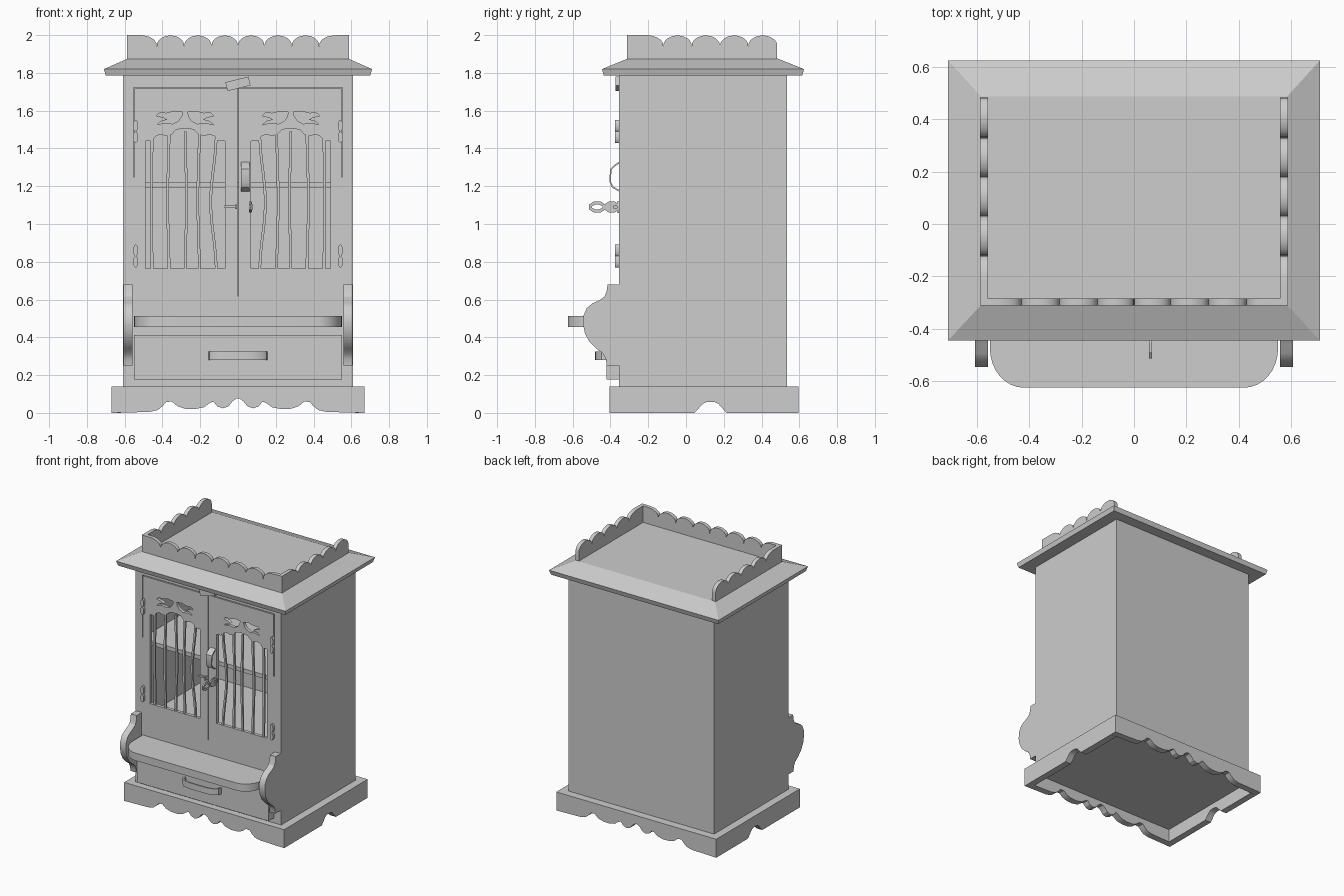
import bpy, bmesh, math
from mathutils import Matrix, Vector

if "Cube" in bpy.data.objects:
    bpy.data.objects.remove(bpy.data.objects["Cube"])

grey = bpy.data.materials.new("plain_grey")
grey.diffuse_color = (0.61, 0.61, 0.61, 1)
grey.use_nodes = True
grey.node_tree.nodes["Principled BSDF"].inputs["Base Color"].default_value = grey.diffuse_color

# Orientation of a flat outline: front = (x, z), side = (y, z), top = (x, y)
AXES = {
    "front": Matrix(((1, 0, 0), (0, 0, -1), (0, 1, 0))).to_4x4(),
    "side": Matrix(((0, 0, 1), (1, 0, 0), (0, 1, 0))).to_4x4(),
    "top": Matrix.Identity(4),
}
NORMAL = {"front": Vector((0, 1, 0)), "side": Vector((1, 0, 0)), "top": Vector((0, 0, 1))}


def plate(name, loops, lo, hi, axis):
    """Extrude outlines (first is outer, rest are holes) from lo to hi along the axis."""
    cu = bpy.data.curves.new(name, "CURVE")
    cu.dimensions, cu.fill_mode, cu.extrude = "2D", "BOTH", (hi - lo) / 2
    for loop in loops:
        sp = cu.splines.new("POLY")
        sp.points.add(len(loop) - 1)
        for p, (a, b) in zip(sp.points, loop):
            p.co = (a, b, 0, 1)
        sp.use_cyclic_u = True
    ob = bpy.data.objects.new(name, cu)
    bpy.context.collection.objects.link(ob)
    bpy.ops.object.select_all(action="DESELECT")
    ob.select_set(True)
    bpy.context.view_layer.objects.active = ob
    bpy.ops.object.convert(target="MESH")
    ob = bpy.context.view_layer.objects.active
    me = ob.data
    me.transform(Matrix.Translation(NORMAL[axis] * (lo + hi) / 2) @ AXES[axis])
    bm = bmesh.new()
    bm.from_mesh(me)
    bmesh.ops.remove_doubles(bm, verts=bm.verts, dist=1e-5)
    bmesh.ops.recalc_face_normals(bm, faces=bm.faces)
    bm.to_mesh(me)
    bm.free()
    me.materials.clear()
    me.materials.append(grey)
    bpy.ops.object.shade_smooth_by_angle(angle=math.radians(30))
    return ob


def rect(a0, a1, b0, b1):
    return [(a0, b0), (a1, b0), (a1, b1), (a0, b1)]


def box(name, x0, x1, y0, y1, z0, z1):
    return plate(name, [rect(x0, x1, y0, y1)], z0, z1, "top")


def flip(loop, s):
    return [(a * s, b) for a, b in loop]


def mirrored(half, c=0):
    """Complete a left-to-centre line with its reflection about c."""
    return half + [(2 * c - a, b) for a, b in reversed(half)]


def ribbon(pts, w):
    """Outline of a strip of width w along a line."""
    left, right = [], []
    for i, p in enumerate(pts):
        d = Vector(pts[min(i + 1, len(pts) - 1)]) - Vector(pts[max(i - 1, 0)])
        n = Vector((-d.y, d.x)).normalized() * w / 2
        left.append(tuple(Vector(p) + n))
        right.append(tuple(Vector(p) - n))
    return left + right[::-1]


def oval(ca, cb, ra, rb, n=16):
    return [(ca + ra * math.cos(2 * math.pi * (i + .5) / n), cb + rb * math.sin(2 * math.pi * (i + .5) / n))
            for i in range(n)]


# Plinth: scalloped front and back aprons, notched sides
wave = [(-.67, 0), (-.47, .005), (-.425, .015), (-.40, .035), (-.38, .058), (-.35, .06),
        (-.32, .035), (-.28, .022), (-.23, .02), (-.18, .03), (-.15, .052), (-.13, .06),
        (-.11, .035), (-.08, .024), (-.05, .035), (-.03, .06), (-.01, .075)]
apron = mirrored(wave) + [(.67, .14), (-.67, .14)]
plate("front_apron", [apron], -.405, -.355, "front")
plate("back_apron", [apron], .545, .595, "front")
notch = mirrored([(.045, 0), (.068, .025), (.088, .048), (.11, .058)], .13)
for s in (-1, 1):
    lo, hi = sorted((s * .62, s * .67))
    plate("side_apron", [[(-.355, 0)] + notch + [(.545, 0), (.545, .14), (-.355, .14)]],
          lo, hi, "side")
box("plinth_floor", -.62, .62, -.355, .545, .10, .14)

# Hollow cabinet carcass
for s in (-1, 1):
    lo, hi = sorted((s * .585, s * .61))
    box("side_panel", lo, hi, -.355, .535, .14, 1.79)
box("back_panel", -.585, .585, .51, .535, .14, 1.79)
box("cabinet_floor", -.585, .585, -.33, .51, .59, .615)
box("inner_shelf", -.585, .585, -.32, .51, 1.19, 1.22)

# Flush door front with shaped windows, cut ornaments and a door gap
C = .28
arch = mirrored([(.07, .765), (.07, 1.44), (.105, 1.44), (.125, 1.465), (.15, 1.475), (.18, 1.465),
                 (.21, 1.475), (.23, 1.497), (.26, 1.505)], C)
leaf = [(.128, 1.572), (.145, 1.588), (.18, 1.586), (.225, 1.597), (.265, 1.592), (.262, 1.57),
        (.245, 1.545), (.215, 1.53), (.17, 1.535), (.13, 1.525), (.15, 1.543), (.185, 1.552),
        (.165, 1.565)]
leaf2 = [(2 * C - a, b) for a, b in leaf]
G = .003
gap_half = [(-G, .62), (-G, 1.72 - G), (-.55 + G, 1.72 - G), (-.55 + G, 1.25), (-.55 - G, 1.25),
            (-.55 - G, 1.72 + G)]
holes = [flip(l, s) for s in (-1, 1) for l in (arch, leaf, leaf2)]
plate("door_front", [rect(-.585, .585, .14, 1.79), mirrored(gap_half)] + holes,
      -.355, -.33, "front")

# Wavy window bars
bars = [(.115, .03), (.205, .008), (.28, -.008), (.365, .008), (.455, .004)]
for s in (-1, 1):
    for x, bend in bars:
        top = 1.475 if x in (.115, .455) else 1.49
        line = [(x + bend * math.sin(math.pi * t / 10) ** 2, .755 + (top - .755) * t / 10)
                for t in range(11)]
        plate("window_bar", [flip(ribbon(line, .014), s)], -.35, -.335, "front")
    # Hinges: two rounded knuckles each
    for z in (.83, 1.49):
        for dz in (-.03, .03):
            plate("hinge", [oval(s * .542, z + dz, .013, .031)], -.375, -.35, "front")

# Protruding drawer with bow handle
box("drawer", -.55, .55, -.42, -.34, .178, .412)
bow = mirrored([(-.15, -.415), (-.146, -.445), (-.125, -.463), (-.08, -.473), (-.03, -.475)])
plate("drawer_handle", [ribbon(bow, .012)], .28, .326, "top")

# Bench shelf with rounded front corners
corner = [(-.42 - .13 * math.cos(math.pi / 2 * i / 8), -.475 - .15 * math.sin(math.pi / 2 * i / 8))
          for i in range(9)]
plate("bench_shelf", [mirrored([(-.55, -.35)] + corner)], .455, .512, "top")

# Curved side brackets
bracket = [(-.35, .68), (-.415, .68), (-.42, .645), (-.432, .615), (-.46, .595), (-.495, .58),
           (-.525, .555), (-.543, .515), (-.545, .47), (-.535, .42), (-.51, .375), (-.475, .34),
           (-.44, .315), (-.424, .285), (-.42, .25), (-.35, .25)]
for s in (-1, 1):
    lo, hi = sorted((s * .558, s * .607))
    plate("bench_bracket", [bracket], lo, hi, "side")

# Door pull, latch, key chain and tilted tag
pull = [(-.352, 1.325), (-.37, 1.315), (-.398, 1.29), (-.402, 1.225), (-.388, 1.195),
        (-.352, 1.175)]
plate("door_pull", [ribbon(pull, .008)], .015, .062, "side")
box("latch", -.072, -.005, -.368, -.35, 1.085, 1.098)
box("latch_tip", -.015, -.004, -.385, -.35, 1.08, 1.103)
plate("key_plate", [oval(.066, 1.09, .011, .033)], -.362, -.35, "front")
plate("key_link", [oval(-.47, 1.09, .047, .032, 8), oval(-.47, 1.09, .03, .013, 8)],
      .058, .068, "side")
plate("key_stem", [oval(-.393, 1.09, .042, .032, 8), oval(-.375, 1.09, .01, .01, 8)],
      .062, .072, "side")
ca, sa = math.cos(.24), math.sin(.24)
tag = [(a * ca - b * sa, 1.742 + a * sa + b * ca) for a, b in rect(-.063, .063, -.024, .024)]
plate("tilted_tag", [tag], -.372, -.35, "front")

# Cornice: stacked rectangles joined into a sloped roof
bm = bmesh.new()
rings = [[bm.verts.new((x, y, z)) for x, y in rect(-w, w, y0, y1)] for w, y0, y1, z in
         ((.70, -.435, .615, 1.785), (.71, -.445, .625, 1.82), (.585, -.31, .487, 1.875))]
bm.faces.new(rings[0])
bm.faces.new(rings[-1])
for r0, r1 in zip(rings, rings[1:]):
    for i in range(4):
        j = (i + 1) % 4
        bm.faces.new((r0[i], r0[j], r1[j], r1[i]))
bmesh.ops.recalc_face_normals(bm, faces=bm.faces)
me = bpy.data.meshes.new("cornice")
bm.to_mesh(me)
bm.free()
me.materials.append(grey)
bpy.context.collection.objects.link(bpy.data.objects.new("cornice", me))


# Scalloped gallery rail on the front and both sides, open at the back
def scallops(stops, square_start, square_end):
    top = []
    for k, (a, b) in enumerate(zip(stops, stops[1:])):
        for i in range(13):
            t = (1 - math.cos(math.pi * i / 12)) / 2
            z = 1.94 + .058 * max(0, math.sin(math.pi * t)) ** .4
            if (k == 0 and square_start and t < .5) or (k == len(stops) - 2 and square_end and t > .5):
                z = 2.0
            if i or k == 0:
                top.append((a + (b - a) * t, z))
    return top + [(stops[-1], 1.865), (stops[0], 1.865)]


plate("front_rail", [scallops([-.587, -.43, -.285, -.14, 0, .14, .285, .43, .587], True, True)],
      -.312, -.284, "front")
for s in (-1, 1):
    lo, hi = sorted((s * .558, s * .587))
    plate("side_rail", [scallops([-.284, -.12, .03, .18, .33, .483], True, False)], lo, hi, "side")
